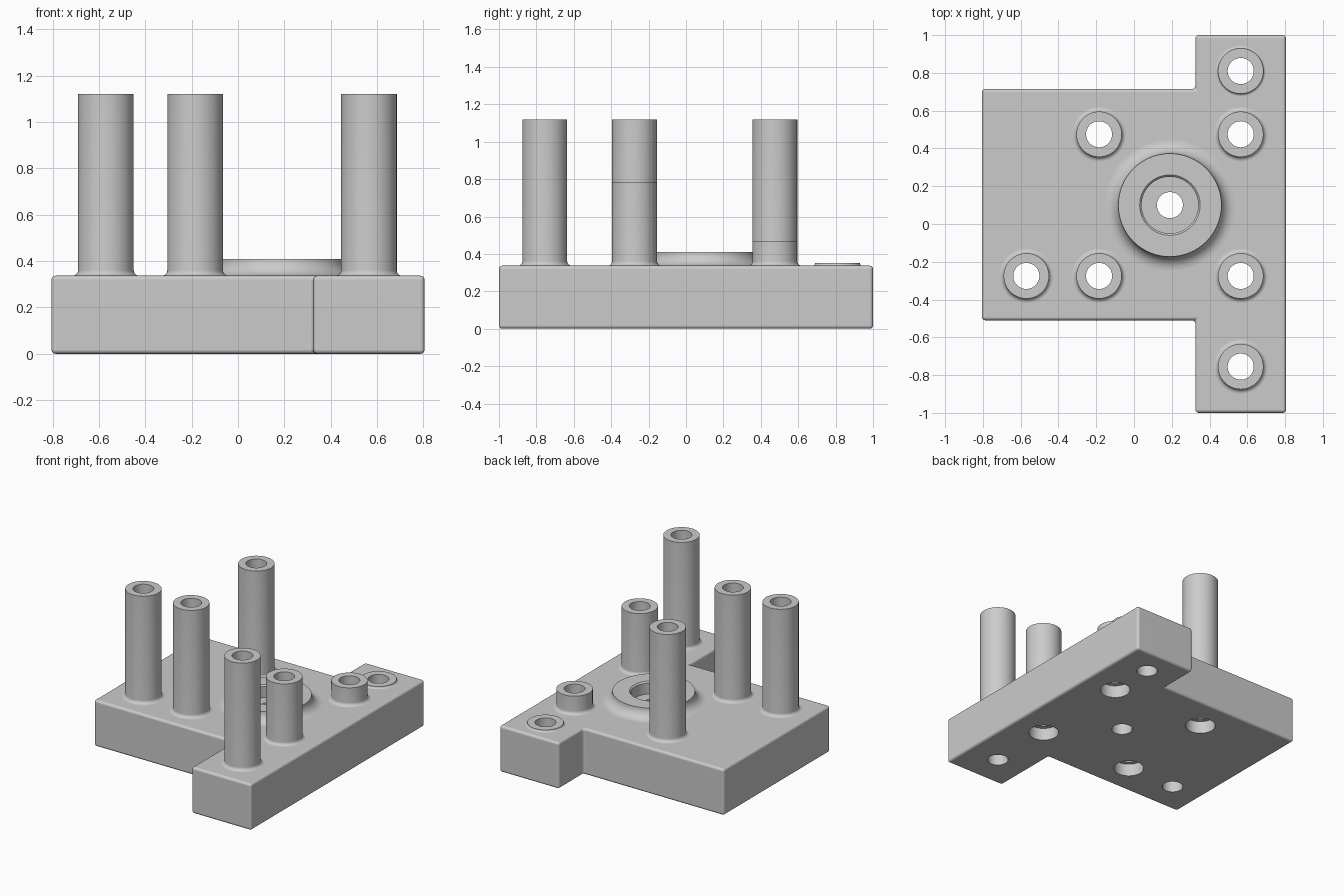
import bpy, bmesh, math
from mathutils import Vector

cube = bpy.data.objects.get("Cube")
if cube:
    bpy.data.objects.remove(cube, do_unlink=True)

grey = bpy.data.materials.new("plain grey")
grey.use_nodes = True
grey.diffuse_color = (0.6, 0.6, 0.6, 1)
grey.node_tree.nodes["Principled BSDF"].inputs["Base Color"].default_value = (0.6, 0.6, 0.6, 1)

TOP = 0.337      # plate thickness
HOLE = 0.069     # bore radius
BOSS = (0.19, 0.10)
FLOOR = 0.32     # floor of the recess in the boss

# x, y, top height, has counterbore below
POSTS = [
    (0.565, 0.81, 0.352, False),
    (0.565, 0.475, 0.47, True),
    (0.565, -0.275, 0.785, True),
    (0.565, -0.755, 1.12, False),
    (-0.185, 0.475, 1.12, True),
    (-0.185, -0.275, 1.12, True),
    (-0.57, -0.275, 1.12, False),
]


def finish(name, bm):
    bmesh.ops.recalc_face_normals(bm, faces=bm.faces)
    mesh = bpy.data.meshes.new(name)
    bm.to_mesh(mesh)
    bm.free()
    mesh.materials.append(grey)
    obj = bpy.data.objects.new(name, mesh)
    bpy.context.collection.objects.link(obj)
    return obj


def select(obj):
    bpy.ops.object.select_all(action='DESELECT')
    obj.select_set(True)
    bpy.context.view_layer.objects.active = obj


def smooth(obj):
    select(obj)
    bpy.ops.object.shade_smooth_by_angle(angle=math.radians(30))


def lathe(bm, profile, x, y, steps=64):
    """Spin a radius/height profile about the vertical axis at x, y."""
    verts = [bm.verts.new((x + r, y, z)) for r, z in profile]
    edges = [bm.edges.new(pair) for pair in zip(verts, verts[1:])]
    bmesh.ops.spin(bm, geom=verts + edges, cent=(x, y, 0), axis=(0, 0, 1),
                   angle=math.tau, steps=steps, use_merge=True)
    bmesh.ops.remove_doubles(bm, verts=bm.verts, dist=1e-5)


def fillet(radius, size, steps=8):
    """Concave arc from the plate surface up into a vertical wall."""
    arc = [math.pi / 2 * i / steps for i in range(steps + 1)]
    return [(radius + size * (1 - math.sin(a)), TOP + size * (1 - math.cos(a))) for a in arc]


# Base plate: T-shaped outline with rounded edges
outline = [(-0.805, -0.51), (0.325, -0.51), (0.325, -1), (0.805, -1),
           (0.805, 1), (0.325, 1), (0.325, 0.715), (-0.805, 0.715)]
bm = bmesh.new()
face = bm.faces.new([bm.verts.new((x, y, 0)) for x, y in outline])
ext = bmesh.ops.extrude_face_region(bm, geom=[face])
bmesh.ops.translate(bm, vec=Vector((0, 0, TOP)),
                    verts=[g for g in ext["geom"] if isinstance(g, bmesh.types.BMVert)])
bmesh.ops.recalc_face_normals(bm, faces=bm.faces)
bmesh.ops.bevel(bm, geom=list(bm.edges), offset=0.018, offset_type='OFFSET',
                segments=4, profile=0.5, affect='EDGES')
plate = finish("base_plate", bm)

# Cutter for all bores, counterbores and the boss recess
bm = bmesh.new()
for x, y, height, counterbore in POSTS:
    start = [(0, -0.1), (HOLE, -0.1)]
    if counterbore:
        start = [(0, -0.1), (0.1, -0.1), (0.1, 0.09), (HOLE, 0.09)]
    lathe(bm, start + [(HOLE, 0.5), (0, 0.5)], x, y)
lathe(bm, [(0, -0.1), (HOLE, -0.1), (HOLE, FLOOR), (0.15, FLOOR), (0.15, 0.5), (0, 0.5)], *BOSS)
cutter = finish("hole_cutter", bm)
cutter.hide_render = True

cut = plate.modifiers.new("holes", 'BOOLEAN')
cut.operation = 'DIFFERENCE'
cut.solver = 'EXACT'
cut.object = cutter
select(plate)
bpy.ops.object.modifier_apply(modifier=cut.name)
bpy.data.objects.remove(cutter, do_unlink=True)
smooth(plate)
weighted = plate.modifiers.new("clean shading", 'WEIGHTED_NORMAL')
weighted.keep_sharp = True

# Hollow posts with a small fillet at the foot
for i, (x, y, height, counterbore) in enumerate(POSTS):
    bm = bmesh.new()
    profile = fillet(0.12, min(0.024, height - TOP - 0.001))
    lathe(bm, profile + [(0.12, height), (HOLE, height), (HOLE, TOP)], x, y)
    smooth(finish(f"hollow_post_{i + 1}", bm))

# Wide boss with a large fillet and a recessed, chamfered mouth
bm = bmesh.new()
lathe(bm, fillet(0.273, 0.072) + [(0.273, 0.41), (0.16, 0.41), (0.15, 0.4), (0.15, TOP)], *BOSS)
smooth(finish("centre_boss", bm))
